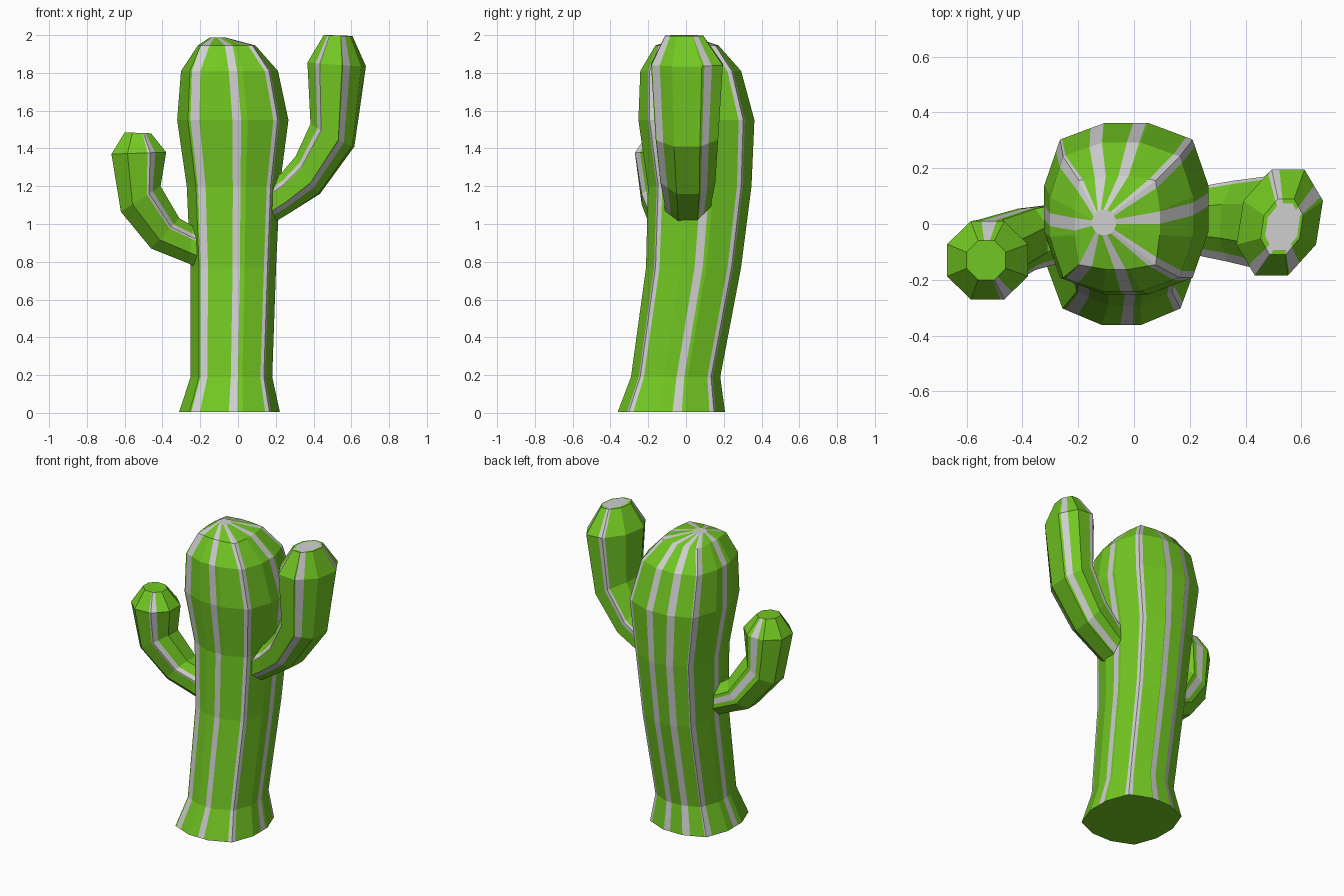
import bpy, bmesh, math
from mathutils import Vector

if "Cube" in bpy.data.objects:
    bpy.data.objects.remove(bpy.data.objects["Cube"])


def material(name, rgb):
    m = bpy.data.materials.new(name)
    m.diffuse_color = (*rgb, 1)
    m.use_nodes = True
    m.node_tree.nodes["Principled BSDF"].inputs["Base Color"].default_value = m.diffuse_color
    return m


GREEN = material("cactus green", (0.17, 0.58, 0.016))
GREY = material("stripe grey", (0.63, 0.63, 0.63))


def loft(name, rings, sides, stripes, grey_cap):
    """Skin faceted rings (centre, u, v, squareness, stripe half width)."""
    step = 360 / sides
    half = rings[0][4]
    # breakpoints: polygon corners (sign 0) and stripe edges (sign -1 / +1)
    marks = [(step * (k + 0.5), 0) for k in range(sides)]
    marks += [((s + d * half) % 360, d) for s in stripes for d in (-1, 1)]
    marks.sort()
    n = len(marks)

    def corner(k, square):
        a = math.radians(step * (k + 0.5))
        r = (1 + square * math.sin(2 * a) ** 4) / math.cos(math.radians(step / 2))
        return Vector((r * math.cos(a), r * math.sin(a)))

    def on_polygon(a, sign, width, square):
        # stripe edges stay on the flat side between two corners
        k = math.floor(a / step - 0.5)
        t = a / step - 0.5 - k
        t = min(max(t + sign * (width - half) / step, 0), 1)
        return corner(k, square).lerp(corner(k + 1, square), t)

    def is_stripe(a):
        return any(abs((a - s + 180) % 360 - 180) < half for s in stripes)

    bm = bmesh.new()
    loops = []
    for c, u, v, square, width in rings:
        pts = [on_polygon(a, sign, width, square) for a, sign in marks]
        loops.append([bm.verts.new(c + u * p.x + v * p.y) for p in pts])
    for lo, hi in zip(loops, loops[1:]):
        for i in range(n):
            j = (i + 1) % n
            f = bm.faces.new((lo[i], lo[j], hi[j], hi[i]))
            mid = marks[i][0] + ((marks[j][0] - marks[i][0]) % 360) / 2
            f.material_index = int(is_stripe(mid))
    bm.faces.new(loops[0][::-1])
    bm.faces.new(loops[-1]).material_index = int(grey_cap)
    bmesh.ops.remove_doubles(bm, verts=bm.verts, dist=0.0001)
    bmesh.ops.recalc_face_normals(bm, faces=bm.faces)
    mesh = bpy.data.meshes.new(name)
    bm.to_mesh(mesh)
    bm.free()
    mesh.materials.append(GREEN)
    mesh.materials.append(GREY)
    ob = bpy.data.objects.new(name, mesh)
    bpy.context.collection.objects.link(ob)


def flat_ring(x0, x1, y0, y1, z, square, width):
    return (Vector(((x0 + x1) / 2, (y0 + y1) / 2, z)), Vector(((x1 - x0) / 2, 0, 0)),
            Vector((0, (y1 - y0) / 2, 0)), square, width)


def arm_ring(inner, outer, y, hy, skew, width):
    a = Vector((inner[0], y, inner[1]))
    b = Vector((outer[0], y, outer[1]))
    return (a + b) / 2, (b - a) / 2, Vector((skew, hy, 0)), 0, width


# Trunk: flared foot, leaning column, squarish domed head
trunk = [flat_ring(*r) for r in (
    (-0.31, 0.22, -0.36, 0.205, 0.005, 0.09, 4.8),
    (-0.25, 0.18, -0.29, 0.18, 0.19, 0.09, 4.8),
    (-0.25, 0.20, -0.21, 0.29, 0.77, 0.10, 4.8),
    (-0.27, 0.22, -0.20, 0.345, 1.20, 0.10, 4.6),
    (-0.32, 0.265, -0.25, 0.36, 1.55, 0.11, 4.4),
    (-0.30, 0.21, -0.24, 0.29, 1.81, 0.12, 4.8),
    (-0.21, 0.09, -0.16, 0.17, 1.945, 0.25, 7.5),
    (-0.15, -0.065, -0.04, 0.05, 1.987, 0, 12))]
loft("trunk", trunk, 12, (6, 45, 81, 110, 138, 182, 232, 274, 315), True)

# Right arm: higher and larger, grey patch on its tip
right_arm = [arm_ring(*r) for r in (
    ((0.12, 1.19), (0.16, 0.99), 0.01, 0.12, 0, 9),
    ((0.23, 1.27), (0.26, 1.05), 0.01, 0.125, 0, 9),
    ((0.31, 1.36), (0.43, 1.16), 0.01, 0.145, 0.01, 9),
    ((0.39, 1.53), (0.61, 1.41), 0.005, 0.165, 0.015, 8),
    ((0.38, 1.855), (0.665, 1.835), 0.005, 0.19, 0.03, 8),
    ((0.46, 2.0), (0.60, 1.995), -0.01, 0.10, 0.015, 10),
    ((0.475, 2.0), (0.59, 1.996), -0.01, 0.083, 0.012, 10))]
loft("right_arm", right_arm, 8, (36, 110, 240, 303), True)

# Left arm: lower, smaller, swung forward
left_arm = [arm_ring(*r) for r in (
    ((-0.14, 0.95), (-0.15, 0.74), -0.03, 0.10, 0, 10),
    ((-0.24, 0.99), (-0.26, 0.79), -0.03, 0.105, 0, 10),
    ((-0.31, 1.03), (-0.46, 0.87), -0.055, 0.11, 0, 10),
    ((-0.41, 1.20), (-0.62, 1.065), -0.11, 0.125, 0, 10),
    ((-0.38, 1.38), (-0.67, 1.37), -0.13, 0.14, 0, 10),
    ((-0.46, 1.48), (-0.60, 1.485), -0.13, 0.07, 0, 8))]
loft("left_arm", left_arm, 8, (92, 243), False)
